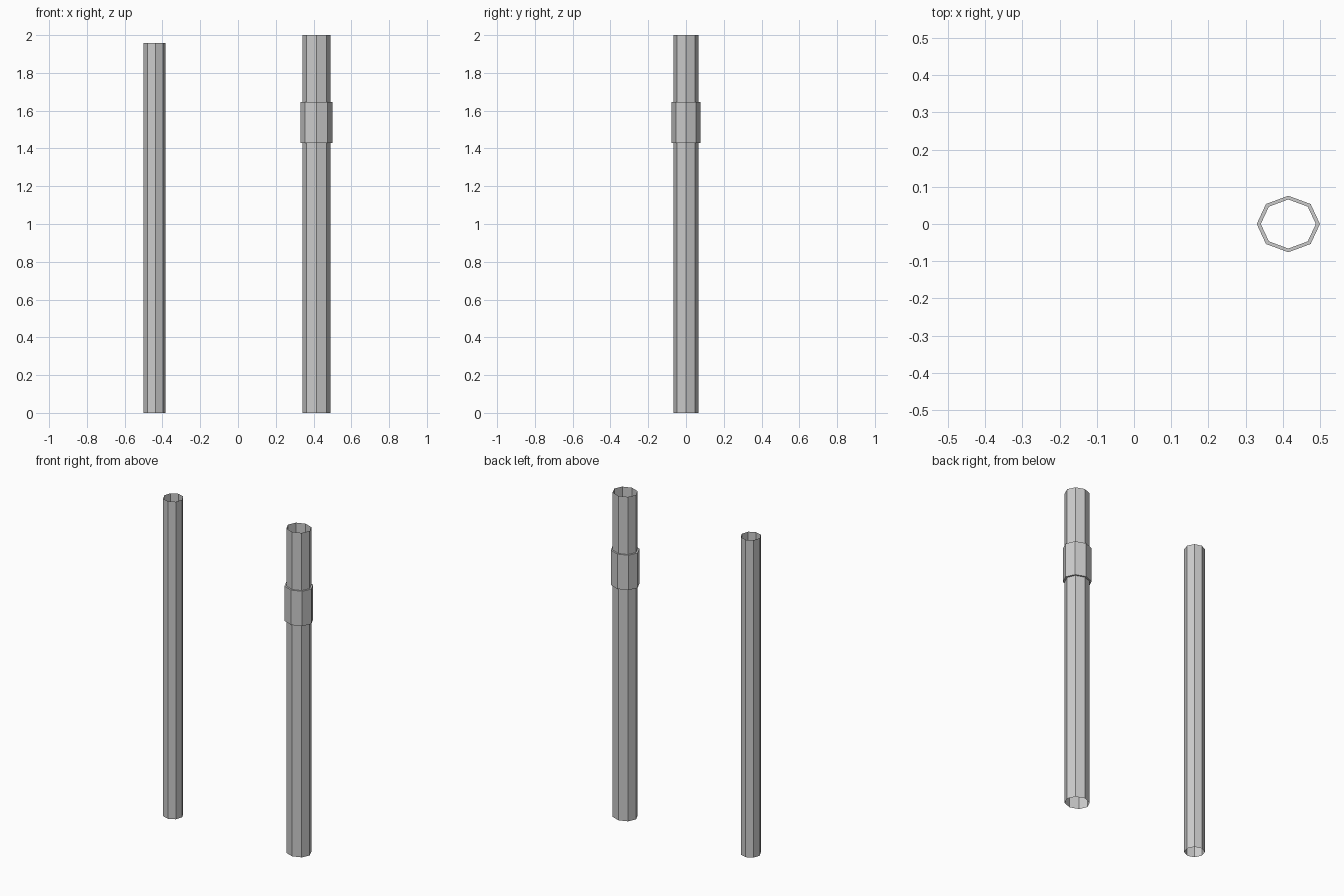
import bpy, bmesh
from math import cos, sin, radians, tau

if "Cube" in bpy.data.objects:
    bpy.data.objects.remove(bpy.data.objects["Cube"])

SIDES = 8


def open_tube(name, cx, rings, turn=0):
    """Skin a stack of octagonal rings (rx, ry, z), open at both ends."""
    bm = bmesh.new()
    loops = []
    for rx, ry, z in rings:
        angles = [tau * i / SIDES + radians(turn) for i in range(SIDES)]
        loops.append([bm.verts.new((cx + rx * cos(a), ry * sin(a), z)) for a in angles])
    for low, high in zip(loops, loops[1:]):
        for i in range(SIDES):
            j = (i + 1) % SIDES
            bm.faces.new((low[i], low[j], high[j], high[i]))
    mesh = bpy.data.meshes.new(name)
    bm.to_mesh(mesh)
    bm.free()
    obj = bpy.data.objects.new(name, mesh)
    bpy.context.collection.objects.link(obj)
    return obj


# Plain thin pipe on the left
open_tube("plain_pipe", -0.442, [(0.058, 0.058, 0), (0.058, 0.058, 1.957)], turn=5)

# Wider pipe on the right with a raised coupling collar
pipe = (0.074, 0.066)
collar = (0.085, 0.076)
open_tube("collared_pipe", 0.415, [
    (*pipe, 0), (*pipe, 1.43),
    (*collar, 1.43), (*collar, 1.645),
    (*pipe, 1.645), (*pipe, 2.0),
])
